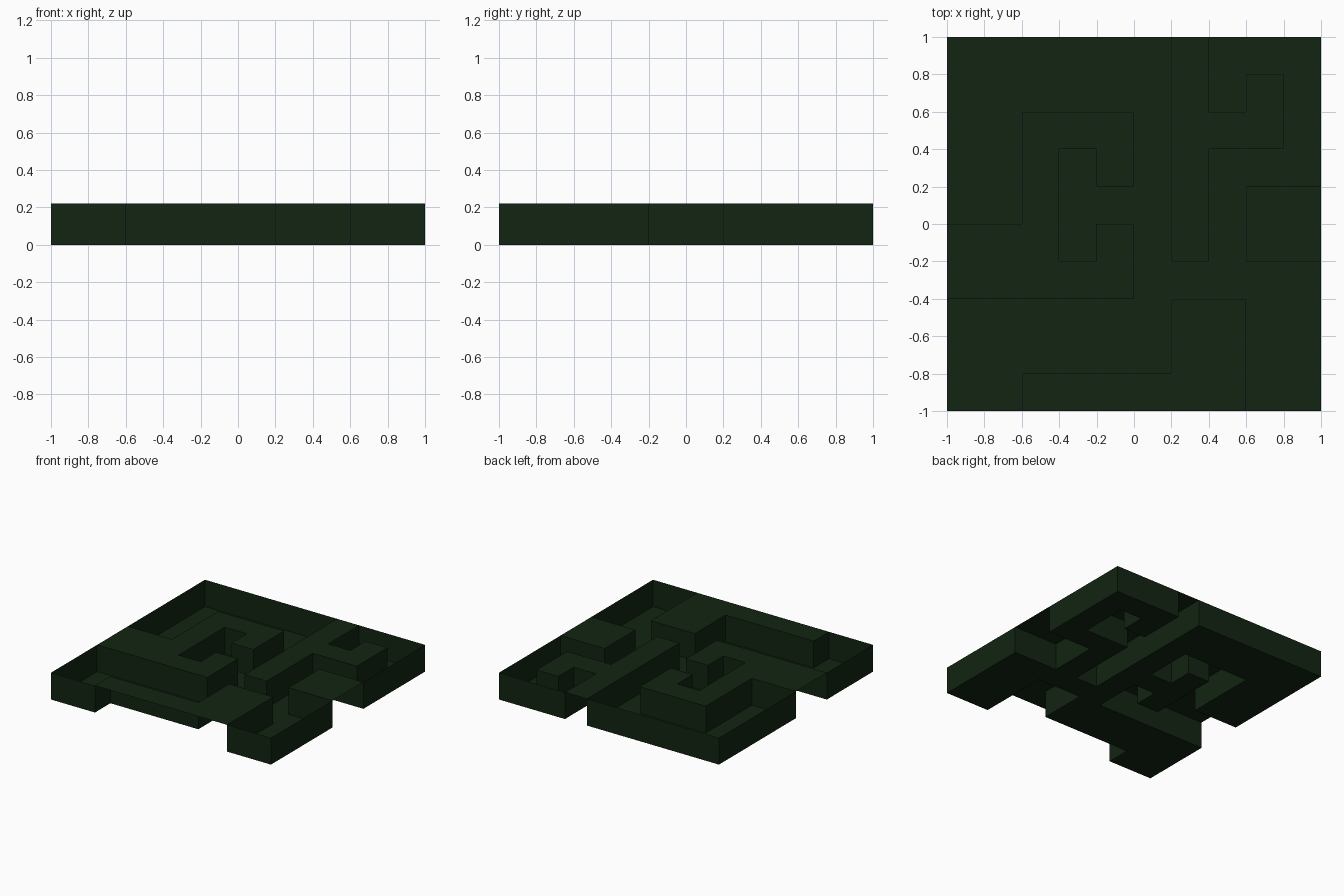
import bpy
import bmesh

if "Cube" in bpy.data.objects:
    bpy.data.objects.remove(bpy.data.objects["Cube"])

CELL, HEIGHT, N = 0.2, 0.22, 10

# Floor plan seen from above, back row first: '#' is raised, '.' is sunken
PLAN = [
    "......#...",
    "......#.#.",
    "..###.###.",
    "..#.#.#...",
    "..#...#.##",
    "###.#.#.##",
    "#####.....",
    "......##..",
    "......##..",
    "..######..",
]


def raised(i, j):
    """Outside the plan counts as raised, so sunken cells get a rim wall."""
    if not (0 <= i < N and 0 <= j < N):
        return True
    return PLAN[N - 1 - j][i] == "#"


bm = bmesh.new()


def add_face(*points):
    bm.faces.new([bm.verts.new((i * CELL - 1, j * CELL - 1, z)) for i, j, z in points])


for i in range(N):
    for j in range(N):
        # Horizontal sheet of the cell, either top or floor
        z = HEIGHT if raised(i, j) else 0.0
        corners = [(i, j), (i + 1, j), (i + 1, j + 1), (i, j + 1)]
        add_face(*[(a, b, z) for a, b in corners])
        if z:
            continue
        # Walls of a sunken cell, facing into it
        for k, (di, dj) in enumerate([(0, -1), (1, 0), (0, 1), (-1, 0)]):
            if raised(i + di, j + dj):
                p, q = corners[k], corners[(k + 1) % 4]
                add_face((*q, 0), (*p, 0), (*p, HEIGHT), (*q, HEIGHT))

# Join the cells into one sheet and merge flat areas
bmesh.ops.remove_doubles(bm, verts=bm.verts, dist=0.001)
bmesh.ops.dissolve_limit(bm, angle_limit=0.01, verts=bm.verts, edges=bm.edges)

mesh = bpy.data.meshes.new("maze_panel")
bm.to_mesh(mesh)
bm.free()
panel = bpy.data.objects.new("maze_panel", mesh)
bpy.context.collection.objects.link(panel)

# Dark green finish
green = bpy.data.materials.new("dark_green")
green.diffuse_color = (0.006, 0.018, 0.006, 1)
green.use_nodes = True
green.node_tree.nodes["Principled BSDF"].inputs["Base Color"].default_value = green.diffuse_color
mesh.materials.append(green)
